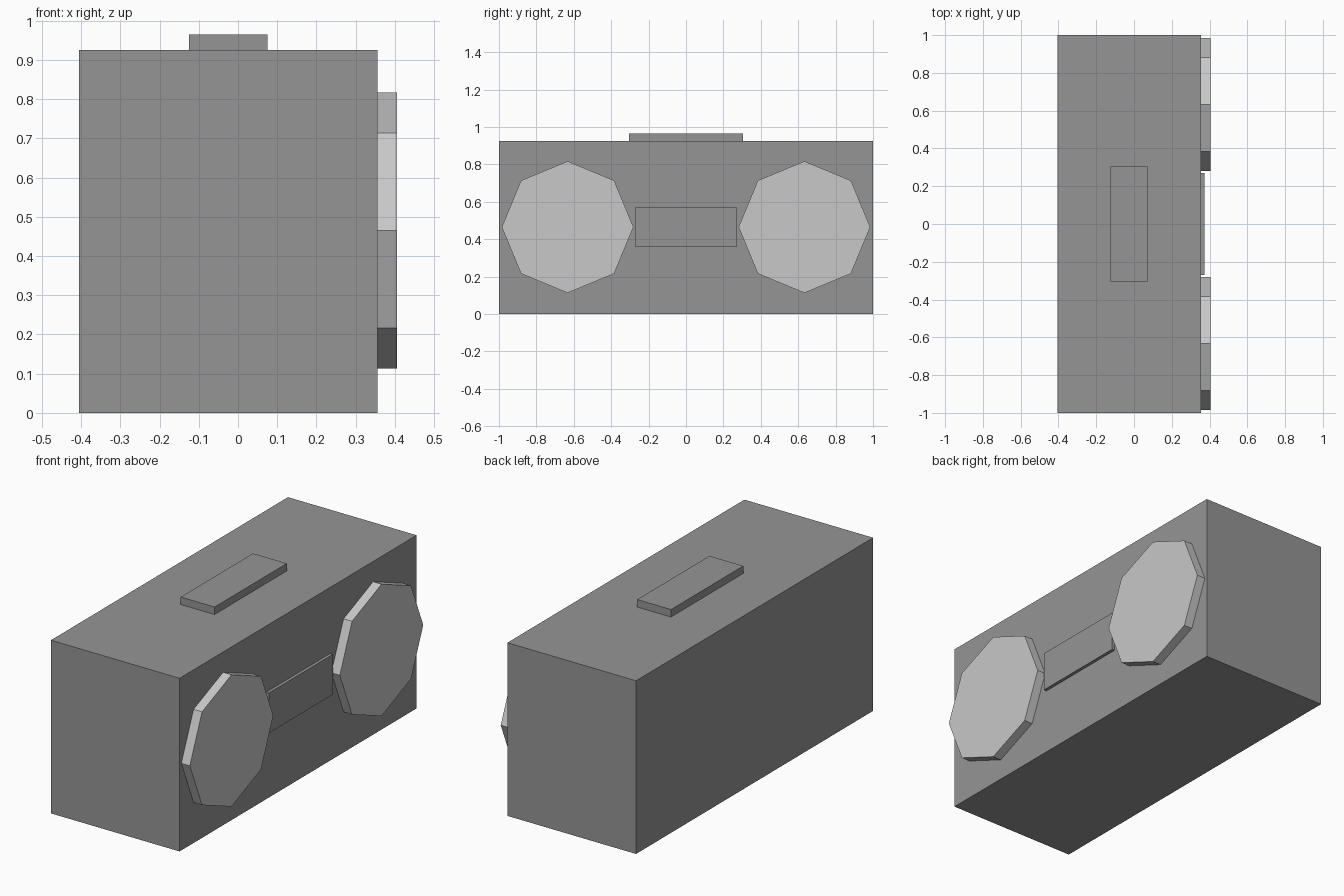
import bpy
import math

cube = bpy.data.objects.get("Cube")
if cube:
    bpy.data.objects.remove(cube, do_unlink=True)


def make_material(name, value):
    mat = bpy.data.materials.new(name)
    mat.use_nodes = True
    colour = (value, value, value, 1)
    mat.diffuse_color = colour
    mat.node_tree.nodes["Principled BSDF"].inputs["Base Color"].default_value = colour
    return mat


dark_grey = make_material("dark grey", 0.30)
light_grey = make_material("light grey", 0.58)


def finish(name, mat):
    obj = bpy.context.object
    obj.name = name
    obj.data.name = name
    obj.data.materials.append(mat)
    return obj


def box(name, low, high, mat):
    """Add a box spanning two opposite corners."""
    centre = [(a + b) / 2 for a, b in zip(low, high)]
    bpy.ops.mesh.primitive_cube_add(size=1, location=centre)
    obj = finish(name, mat)
    for vert in obj.data.vertices:
        vert.co = [c * (b - a) for c, a, b in zip(vert.co, low, high)]
    return obj


# Main case, top grip and centre panel
FRONT = 0.355
TOP = 0.925
box("body", (-0.405, -1, 0), (FRONT, 1, TOP), dark_grey)
box("top_grip", (-0.125, -0.305, TOP), (0.075, 0.305, 0.965), dark_grey)
box("centre_panel", (FRONT, -0.27, 0.358), (0.372, 0.27, 0.572), dark_grey)

# Pair of octagonal speakers on the +x side, points on the axes
DEPTH = 0.05
for label, side in (("front", -1), ("back", 1)):
    bpy.ops.mesh.primitive_cylinder_add(
        vertices=8, radius=0.352, depth=DEPTH,
        location=(FRONT + DEPTH / 2, side * 0.633, 0.465),
        rotation=(0, math.pi / 2, 0))
    finish(label + "_speaker", light_grey)
